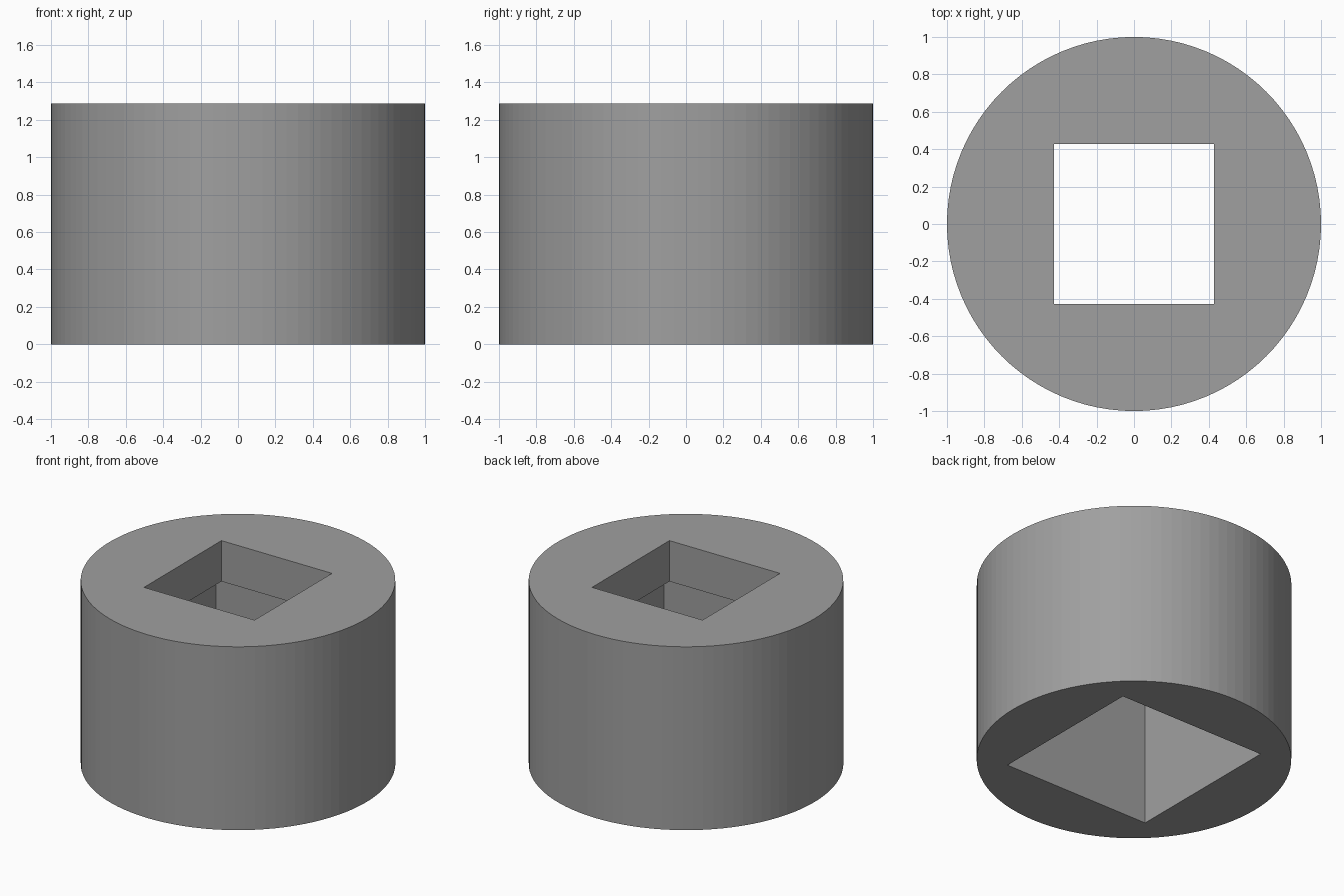
import bpy

if "Cube" in bpy.data.objects:
    bpy.data.objects.remove(bpy.data.objects["Cube"])

RADIUS, HEIGHT = 1.0, 1.286
UPPER_HALF, LOWER_HALF = 0.429, 0.571   # half sides of the two square sockets
LEDGE_Z = 1.0                           # height where the sockets meet

grey = bpy.data.materials.new("grey")
grey.diffuse_color = (0.35, 0.35, 0.35, 1)
grey.use_nodes = True
grey.node_tree.nodes["Principled BSDF"].inputs["Base Color"].default_value = grey.diffuse_color

# Round body
bpy.ops.mesh.primitive_cylinder_add(vertices=96, radius=RADIUS, depth=HEIGHT,
                                    location=(0, 0, HEIGHT / 2))
body = bpy.context.object
body.name = "round_body"
body.data.materials.append(grey)


def cut_square(name, half, z0, z1):
    """Cut a square hole through the body from z0 to z1."""
    bpy.ops.mesh.primitive_cube_add(size=1, location=(0, 0, (z0 + z1) / 2))
    cutter = bpy.context.object
    cutter.name = name
    cutter.scale = (2 * half, 2 * half, z1 - z0)
    cutter.data.materials.append(grey)
    cutter.hide_render = True
    mod = body.modifiers.new(name, "BOOLEAN")
    mod.operation, mod.solver, mod.object = "DIFFERENCE", "EXACT", cutter
    bpy.context.view_layer.objects.active = body
    bpy.ops.object.modifier_apply(modifier=name)
    bpy.data.objects.remove(cutter)


# Wide socket from below, narrow socket from above
cut_square("lower_socket", LOWER_HALF, -0.2, LEDGE_Z)
cut_square("upper_socket", UPPER_HALF, LEDGE_Z - 0.2, HEIGHT + 0.2)
